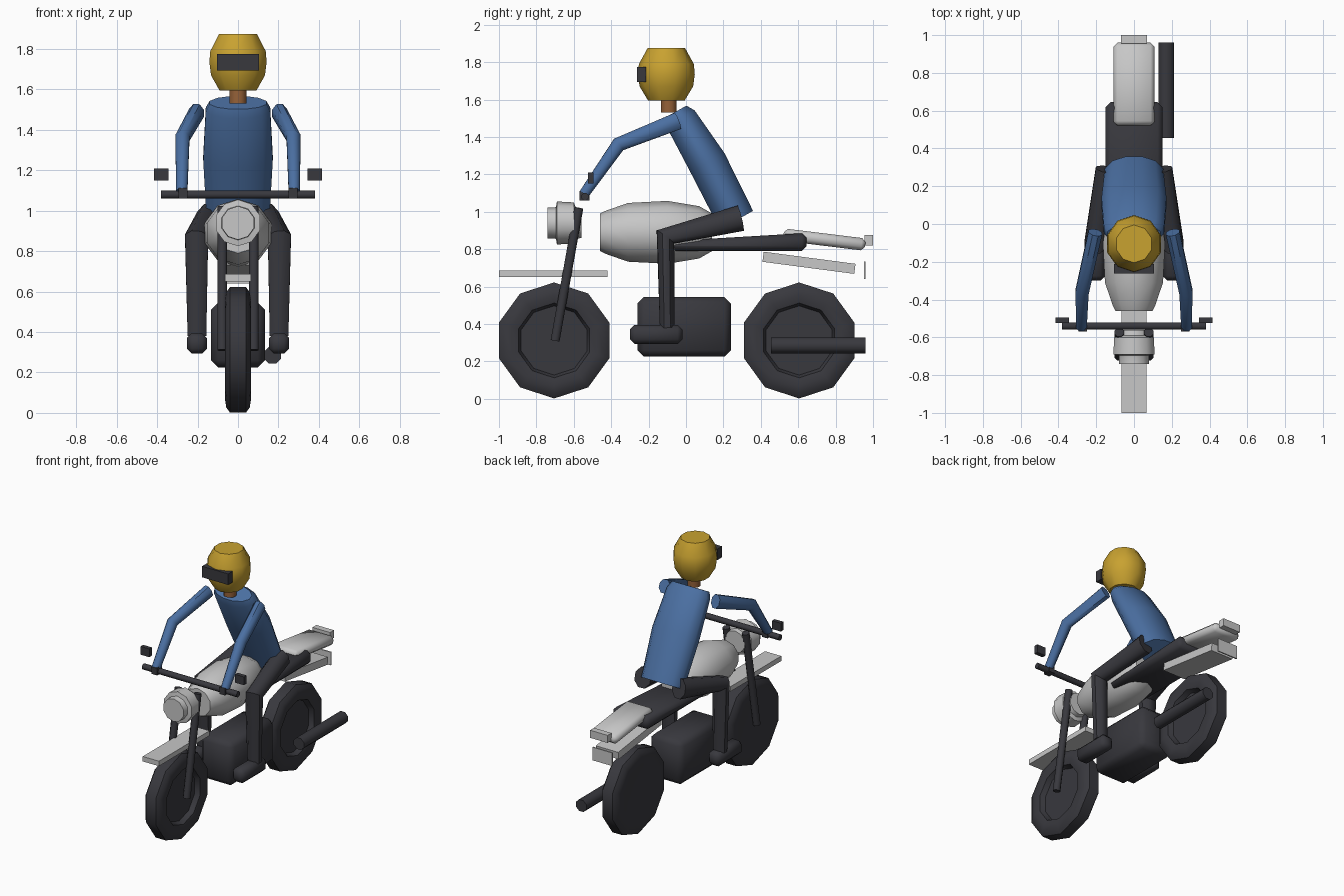
import bpy, bmesh, math
from mathutils import Vector

cube = bpy.data.objects.get("Cube")
if cube:
    bpy.data.objects.remove(cube)


def material(name, rgb):
    m = bpy.data.materials.new(name)
    m.use_nodes = True
    m.diffuse_color = (*rgb, 1)
    m.node_tree.nodes["Principled BSDF"].inputs["Base Color"].default_value = (*rgb, 1)
    return m


DARK = material("charcoal", (0.04, 0.04, 0.048))
GREY = material("light_grey", (0.57, 0.57, 0.57))
BLUE = material("jacket_blue", (0.07, 0.16, 0.36))
GOLD = material("helmet_gold", (0.58, 0.36, 0.03))
SKIN = material("skin", (0.3, 0.12, 0.04))
parts = []


def finish(name, bm, mat):
    bmesh.ops.recalc_face_normals(bm, faces=bm.faces)
    me = bpy.data.meshes.new(name)
    bm.to_mesh(me)
    bm.free()
    me.materials.append(mat)
    ob = bpy.data.objects.new(name, me)
    bpy.context.collection.objects.link(ob)
    parts.append(ob)
    return ob


def loft(name, mat, stations, sides=8, bend=False, phase=0.5):
    """Skin elliptical rings; each station is (centre, half width, half depth)."""
    bm = bmesh.new()
    pts = [Vector(s[0]) for s in stations]
    rings = []
    for i, (c, a, b) in enumerate(stations):
        axis = pts[-1] - pts[0]
        if bend:
            axis = ((pts[min(i + 1, len(pts) - 1)] - pts[i]).normalized()
                    + (pts[i] - pts[max(i - 1, 0)]).normalized())
        axis.normalize()
        ref = Vector((0, 1, 0)) if abs(axis.x) > 0.9 else Vector((1, 0, 0))
        u = (ref - axis * ref.dot(axis)).normalized()
        v = axis.cross(u)
        ring = []
        for k in range(sides):
            t = 2 * math.pi * (k + phase) / sides
            ring.append(bm.verts.new(pts[i] + u * a * math.cos(t) + v * b * math.sin(t)))
        rings.append(ring)
    for r, q in zip(rings, rings[1:]):
        for k in range(sides):
            n = (k + 1) % sides
            bm.faces.new((r[k], r[n], q[n], q[k]))
    bm.faces.new(rings[0])
    bm.faces.new(rings[-1])
    return finish(name, bm, mat)


def tube(name, mat, a, b, r, sides=8):
    return loft(name, mat, [(a, r, r), (b, r, r)], sides)


def box(name, mat, lo, hi, bevel=0.0, pitch=0.0):
    lo, hi = Vector(lo), Vector(hi)
    bm = bmesh.new()
    bmesh.ops.create_cube(bm, size=1)
    bmesh.ops.scale(bm, vec=hi - lo, verts=bm.verts)
    if bevel:
        bmesh.ops.bevel(bm, geom=bm.edges[:], offset=bevel, segments=1, affect='EDGES')
    ob = finish(name, bm, mat)
    ob.location = (lo + hi) / 2
    ob.rotation_euler.x = math.radians(pitch)
    return ob


# Wheels: solid on one side, dished rim on the other
wheel_profile = [(-0.06, 0.2), (-0.065, 0.24), (-0.058, 0.285), (-0.04, 0.31), (0.04, 0.31),
                 (0.058, 0.285), (0.065, 0.24), (0.055, 0.2), (0.02, 0.185)]
for name, y in (("front_wheel", -0.705), ("rear_wheel", 0.605)):
    loft(name, DARK, [((x, y, 0.312), r, r) for x, r in wheel_profile], 10)

# Engine, exhaust and seat
box("engine", DARK, (-0.133, -0.26, 0.225), (0.133, 0.24, 0.545), 0.035)
tube("exhaust", DARK, (0.17, 0.455, 0.285), (0.17, 0.96, 0.285), 0.045)
seat = box("seat", DARK, (-0.15, -0.08, 0.79), (0.15, 0.645, 0.885), 0.025)
for v in seat.data.vertices:
    if v.co.y < -0.3 and v.co.z > 0:
        v.co.z -= 0.04

# Tank and headlight, turned about the length of the bike
tank = [(-0.46, 0.1), (-0.43, 0.115), (-0.31, 0.157), (-0.1, 0.168), (0.07, 0.14), (0.14, 0.1)]
loft("tank", GREY, [((0, y, 0.89), r * 1.03, r) for y, r in tank], 10)
lamp = [(-0.74, 0.083), (-0.705, 0.083), (-0.695, 0.085), (-0.69, 0.115),
        (-0.6, 0.11), (-0.59, 0.085), (-0.56, 0.08)]
loft("headlight", GREY, [((0, y, 0.94), r, r) for y, r in lamp], 10)

# Mudguards, tail and plate
box("front_mudguard", GREY, (-0.065, -1.0, 0.65), (0.065, -0.42, 0.686))
box("tail_cowl", GREY, (-0.108, 0.52, 0.818), (0.108, 0.96, 0.884), 0.02, -7)
box("rear_mudguard", GREY, (-0.09, 0.41, 0.7), (0.09, 0.905, 0.754), 0, -7.5)
box("tail_lamp", GREY, (-0.07, 0.955, 0.82), (0.07, 1.0, 0.875))
box("rear_plate", GREY, (-0.08, 0.952, 0.64), (0.08, 0.961, 0.735))

# Handlebar
tube("handlebar", DARK, (-0.38, -0.54, 1.08), (0.38, -0.54, 1.08), 0.021)

# Mirrored parts: fork, mirrors and the rider's limbs
for side, s in (("left", 1), ("right", -1)):
    def p(x, y, z):
        return (x * s, y, z)

    tube(side + "_fork", DARK, p(0.078, -0.7, 0.31), p(0.078, -0.573, 1.02), 0.026)
    box(side + "_mirror", DARK, (0.38 * s - 0.035, -0.525, 1.15), (0.38 * s + 0.035, -0.495, 1.21))
    box(side + "_glove", DARK, (0.272 * s - 0.022, -0.57, 1.06), (0.272 * s + 0.022, -0.515, 1.112))
    loft(side + "_arm", BLUE, [(p(0.205, -0.045, 1.485), 0.04, 0.05),
                               (p(0.275, -0.36, 1.36), 0.038, 0.042),
                               (p(0.278, -0.545, 1.095), 0.03, 0.03)], 8, True)
    loft(side + "_leg", DARK, [(p(0.145, 0.29, 0.965), 0.062, 0.075),
                               (p(0.205, -0.11, 0.865), 0.062, 0.062),
                               (p(0.203, -0.1, 0.38), 0.05, 0.043)], 8, True)
    box(side + "_boot", DARK, (0.203 * s - 0.05, -0.3, 0.293), (0.203 * s + 0.05, -0.02, 0.395), 0.025)

# Rider's torso, neck and helmet
loft("torso", BLUE, [((0, 0.27, 0.955), 0.16, 0.105), ((0, 0.115, 1.262), 0.178, 0.108),
                     ((0, -0.03, 1.5), 0.165, 0.09), ((0, -0.055, 1.535), 0.145, 0.068)], 12)
tube("neck", SKIN, (0, -0.092, 1.53), (0, -0.092, 1.62), 0.045)
helmet = [(1.595, 0.098), (1.67, 0.143), (1.735, 0.152), (1.79, 0.147), (1.875, 0.1)]
loft("helmet", GOLD, [((0, -0.105, z), r * 0.98, r) for z, r in helmet], 10)
box("visor", DARK, (-0.105, -0.263, 1.695), (0.105, -0.213, 1.775))

# Smooth shading with crisp edges
bpy.ops.object.select_all(action='DESELECT')
for ob in parts:
    ob.select_set(True)
bpy.context.view_layer.objects.active = parts[0]
bpy.ops.object.shade_smooth_by_angle(angle=math.radians(47))
